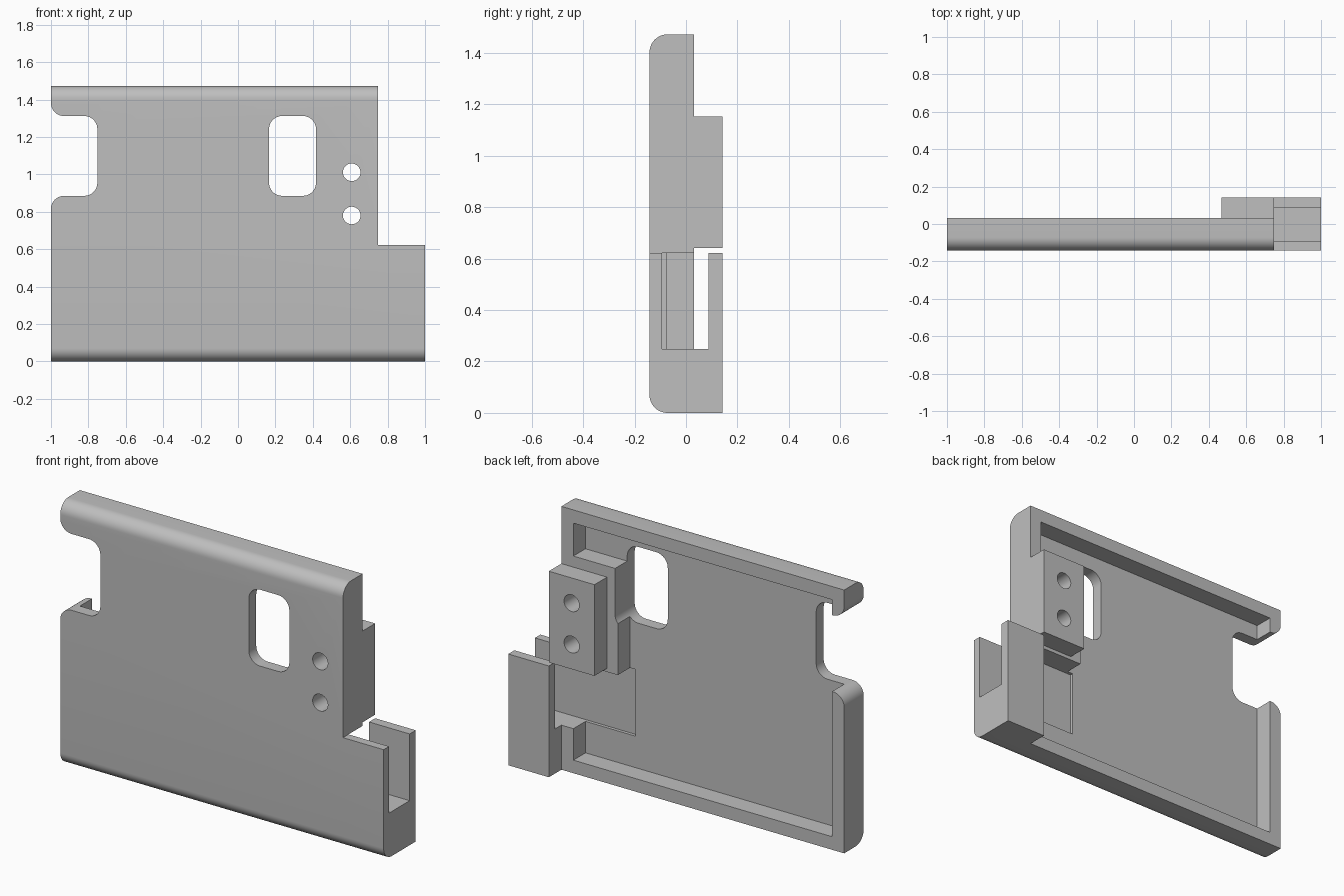
import bpy, bmesh, math
from mathutils import Vector

if "Cube" in bpy.data.objects:
    bpy.data.objects.remove(bpy.data.objects["Cube"], do_unlink=True)

HALF_DEPTH, HEIGHT = 0.142, 1.472
BACK, FLOOR = 0.031, -0.076      # back of the shell, floor of the pocket
STEP_X, STEP_Z = 0.749, 0.622    # inner corner above the clip
FILLET = 0.07


def rounded(corners, steps=10):
    """Outline from (u, v) or (u, v, radius) right-angle corners."""
    outline = []
    for i, corner in enumerate(corners):
        here = Vector(corner[:2])
        if len(corner) == 2:
            outline.append(here)
            continue
        r = corner[2]
        a = (Vector(corners[i - 1][:2]) - here).normalized() * r
        b = (Vector(corners[(i + 1) % len(corners)][:2]) - here).normalized() * r
        for k in range(steps + 1):
            t = math.pi / 2 * k / steps
            outline.append(here + a * (1 - math.sin(t)) + b * (1 - math.cos(t)))
    return outline


def prism(name, outline, axis, start, end):
    """Extrude a yz outline along x, or an xz outline along y."""
    bm = bmesh.new()
    if axis == "x":
        verts = [bm.verts.new((start, u, v)) for u, v in outline]
        move = (end - start, 0, 0)
    else:
        verts = [bm.verts.new((u, start, v)) for u, v in outline]
        move = (0, end - start, 0)
    face = bm.faces.new(verts)
    grown = bmesh.ops.extrude_face_region(bm, geom=[face], use_keep_orig=True)
    moved = [g for g in grown["geom"] if isinstance(g, bmesh.types.BMVert)]
    bmesh.ops.translate(bm, verts=moved, vec=move)
    bmesh.ops.recalc_face_normals(bm, faces=bm.faces)
    mesh = bpy.data.meshes.new(name)
    bm.to_mesh(mesh)
    bm.free()
    obj = bpy.data.objects.new(name, mesh)
    bpy.context.collection.objects.link(obj)
    return obj


def rect(u0, u1, v0, v1, r=None):
    pts = [(u0, v0), (u1, v0), (u1, v1), (u0, v1)]
    return rounded([p + (r,) for p in pts]) if r else pts


def circle(u, v, r, sides=40):
    return [(u + r * math.cos(math.tau * i / sides),
             v + r * math.sin(math.tau * i / sides)) for i in range(sides)]


def cut(target, outline, start, end):
    """Subtract an xz outline extruded along y, then drop the cutter."""
    cutter = prism("cutter", outline, "y", start, end)
    cutter.hide_render = True
    mod = target.modifiers.new("cut", "BOOLEAN")
    mod.operation, mod.solver, mod.object = "DIFFERENCE", "EXACT", cutter
    bpy.context.view_layer.objects.active = target
    bpy.ops.object.modifier_apply(modifier=mod.name)
    bpy.data.objects.remove(cutter, do_unlink=True)


# Solid block with rounded front edges at top and bottom
side = rounded([(-HALF_DEPTH, 0, FILLET), (HALF_DEPTH, 0),
                (HALF_DEPTH, HEIGHT), (-HALF_DEPTH, HEIGHT, FILLET)])
shell = prism("bracket_shell", side, "x", -1, 1)

# Upper corner above the clip
cut(shell, rect(STEP_X, 1.2, STEP_Z, 1.7), -0.5, 0.5)

# Back relief, leaving the clip and the raised mounting plate
cut(shell, [(-1.2, -0.2), (STEP_X, -0.2), (STEP_X, 0.642), (0.467, 0.642),
            (0.467, 1.152), (0.9, 1.152), (0.9, 1.7), (-1.2, 1.7)], BACK, 0.5)

# Pocket in the back, going around the screw boss
cut(shell, [(-0.925, 0.073), (0.675, 0.073), (0.675, STEP_Z), (0.4, STEP_Z),
            (0.4, 1.214), (0.675, 1.214), (0.675, 1.398), (-0.925, 1.398)],
    FLOOR, 0.5)

# Clip slot, running a little way into the pocket floor
cut(shell, rect(0.365, 1.2, 0.249, STEP_Z), -0.094, 0.088)

# Window
cut(shell, rect(0.166, 0.417, 0.885, 1.312, FILLET), -0.5, 0.5)

# Side notch with rounded lips
edge = -1.0003
cut(shell, rounded([(-1.3, 0.6), (edge, 0.6), (edge, 0.885, FILLET),
                    (-0.752, 0.885, FILLET), (-0.752, 1.312, FILLET),
                    (edge, 1.312, FILLET), (edge, 1.6), (-1.3, 1.6)]), -0.5, 0.5)

# Screw holes
for z in (0.78, 1.011):
    cut(shell, circle(0.608, z, 0.047), -0.5, 0.5)

# Plain grey plastic
grey = bpy.data.materials.new("grey_plastic")
grey.use_nodes = True
colour = (0.52, 0.52, 0.52, 1)
grey.diffuse_color = colour
grey.node_tree.nodes["Principled BSDF"].inputs["Base Color"].default_value = colour
shell.data.materials.clear()
shell.data.materials.append(grey)
for poly in shell.data.polygons:
    poly.material_index = 0

# Smooth fillets, crisp edges
bpy.ops.object.select_all(action="DESELECT")
shell.select_set(True)
bpy.context.view_layer.objects.active = shell
bpy.ops.object.shade_smooth_by_angle(angle=math.radians(30))
